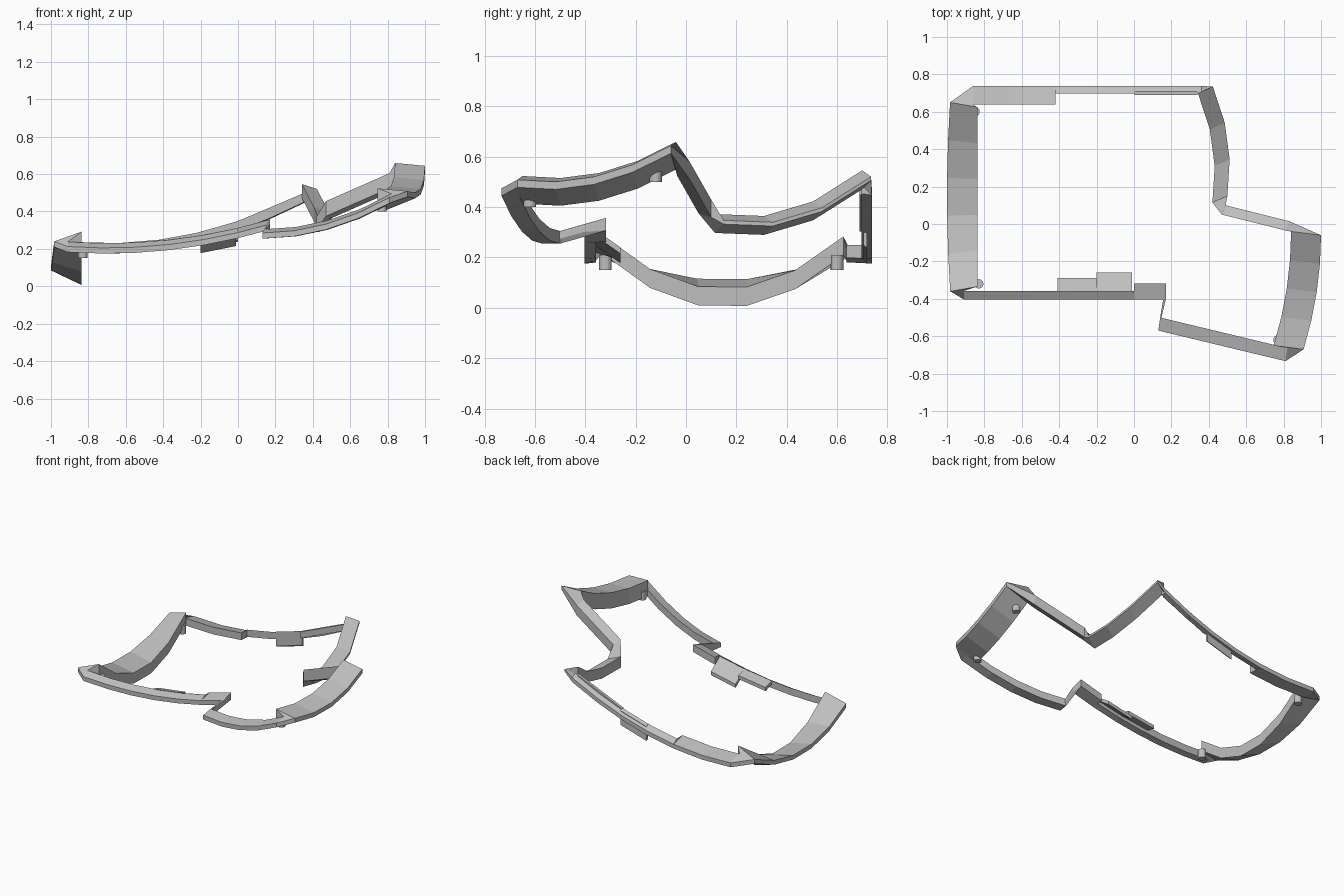
import bpy
import bmesh
from mathutils import Vector, Matrix

cube = bpy.data.objects.get("Cube")
if cube:
    bpy.data.objects.remove(cube, do_unlink=True)

grey = bpy.data.materials.new("plain_grey")
grey.use_nodes = True
shade = 0.52
grey.diffuse_color = (shade, shade, shade, 1)
grey.node_tree.nodes["Principled BSDF"].inputs["Base Color"].default_value = grey.diffuse_color


def finish(name, bm):
    """Turn a bmesh into a flat shaded grey object."""
    bmesh.ops.recalc_face_normals(bm, faces=bm.faces)
    mesh = bpy.data.meshes.new(name)
    bm.to_mesh(mesh)
    bm.free()
    mesh.materials.append(grey)
    part = bpy.data.objects.new(name, mesh)
    bpy.context.scene.collection.objects.link(part)


def loft(name, rings):
    """Skin a closed strip through a list of four-cornered rings."""
    bm = bmesh.new()
    loops = [[bm.verts.new(point) for point in ring] for ring in rings]
    for near, far in zip(loops, loops[1:]):
        for i in range(len(near)):
            bm.faces.new((near[i - 1], near[i], far[i], far[i - 1]))
    bm.faces.new(loops[0])
    bm.faces.new(loops[-1])
    finish(name, bm)


def rail(name, path, start, end, steps, depths):
    """Loft a rail whose path gives the outer top edge and the step to the inner one."""
    rings = []
    for i in range(steps + 1):
        outer, across = map(Vector, path(start + (end - start) * i / steps))
        inner = outer + across
        outer_drop, inner_drop = (Vector((0, 0, depth)) for depth in depths)
        rings.append([outer, inner, inner - inner_drop, outer - outer_drop])
    loft(name, rings)
    return rings


def slab(name, height, span, reach, slope, depth):
    """A tab that follows a rail's height in x and leans along y."""
    rings = []
    for x in span:
        ring = []
        for y, drop in zip(reach, (0, slope)):
            top = Vector((x, y, height(x) - drop))
            ring += [top, top - Vector((0, 0, depth))]
        rings.append([ring[0], ring[2], ring[3], ring[1]])
    loft(name, rings)


# Heights of the long rails, which sweep upward toward +x
def back_height(x):
    return 0.23 + 0.243 * (x + 0.7) ** 2


def front_height(x):
    return 0.23 + 0.168 * (x + 0.7) ** 2


# Paths of the rails
def right_path(y):
    bow = (y - 0.15) ** 2
    return (-1 + bow / 15, y, 0.11 + bow / 2), (0.162 - bow / 15, (0.15 - y) / 20, bow / 3 - 0.035)


def back_path(width):
    return lambda x: ((x, 0.738, back_height(x) - 0.025), (0, -width, 0.025))


def front_path(width):
    return lambda x: ((x, -0.403, front_height(x) - 0.025), (0, width, 0.025))


def side_path(y):
    return (0.512 - (y - 0.31) ** 2 / 2, y, 0.335 + 0.86 * (y - 0.27) ** 2), (-0.08, -0.035, 0.025)


def rising_path(x):
    run = x - 0.49
    return (x, 0.1 - run / 4, 0.43 + 0.44 * run), (-0.02, -0.05, 0.025)


def left_path(y):
    return (1 - (y + 0.06) ** 2 / 4, y, 0.5 + 0.6 * (y + 0.55) ** 2), (-0.16, 0.02, 0.015)


def front_left_path(x):
    run = x - 0.13
    return (x, -0.57 - 0.24 * run, 0.285 + 0.41 * run ** 2), (0.01, 0.07, 0.02)


# Rails in order around the frame
slim = (0.03, 0.05)
rails = [
    rail("wide_right_strip", right_path, -0.36, 0.65, 5, (0.03, 0.075)),
    rail("wide_back_rail", back_path(0.1), -0.86, -0.42, 2, slim),
    rail("narrow_back_rail", back_path(0.04), -0.42, 0.36, 4, slim),
    rail("side_arm", side_path, 0.735, 0.15, 3, (0.015, 0.075)),
    rail("rising_arm", rising_path, 0.49, 0.83, 1, (0.07, 0.08)),
    rail("wide_left_strip", left_path, -0.06, -0.67, 4, (0.03, 0.11)),
    rail("front_left_rail", front_left_path, 0.81, 0.13, 4, slim),
    rail("front_rail_end", front_path(0.085), 0.17, 0, 1, slim),
    rail("front_rail", front_path(0.045), 0, -0.91, 5, slim),
]

# Corner pieces bridge each rail to the next one
corners = ["back_right_corner", "back_rail_step", "back_left_corner", "arm_elbow",
           "left_corner", "front_left_corner", "step_arm", "front_rail_step",
           "front_right_corner"]
for name, before, after in zip(corners, rails, rails[1:] + rails[:1]):
    loft(name, [before[-1], after[0]])

# Tabs leaning inward from the front rail
slab("front_shallow_tab", front_height, (-0.41, -0.2), (-0.36, -0.29), 0.02, 0.025)
slab("front_steep_tab", front_height, (-0.2, -0.01), (-0.36, -0.26), 0.07, 0.025)

# Tab hanging below the back rail, and the slim ledge beside it
slab("back_hanging_tab", back_height, (-0.2, 0), (0.705, 0.72), 0.01, 0.1)
slab("back_ledge", back_height, (0, 0.34), (0.69, 0.71), 0, 0.045)

# Screw posts tucked beneath the corners
posts = {
    "front_right_post": (-0.83, -0.32, 0.18),
    "back_right_post": (-0.85, 0.6, 0.18),
    "front_left_post": (0.77, -0.62, 0.43),
    "back_left_post": (0.87, -0.12, 0.53),
}
for name, place in posts.items():
    bm = bmesh.new()
    bmesh.ops.create_cone(bm, cap_ends=True, segments=16, radius1=0.025, radius2=0.025,
                          depth=0.06, matrix=Matrix.Translation(place))
    finish(name, bm)
